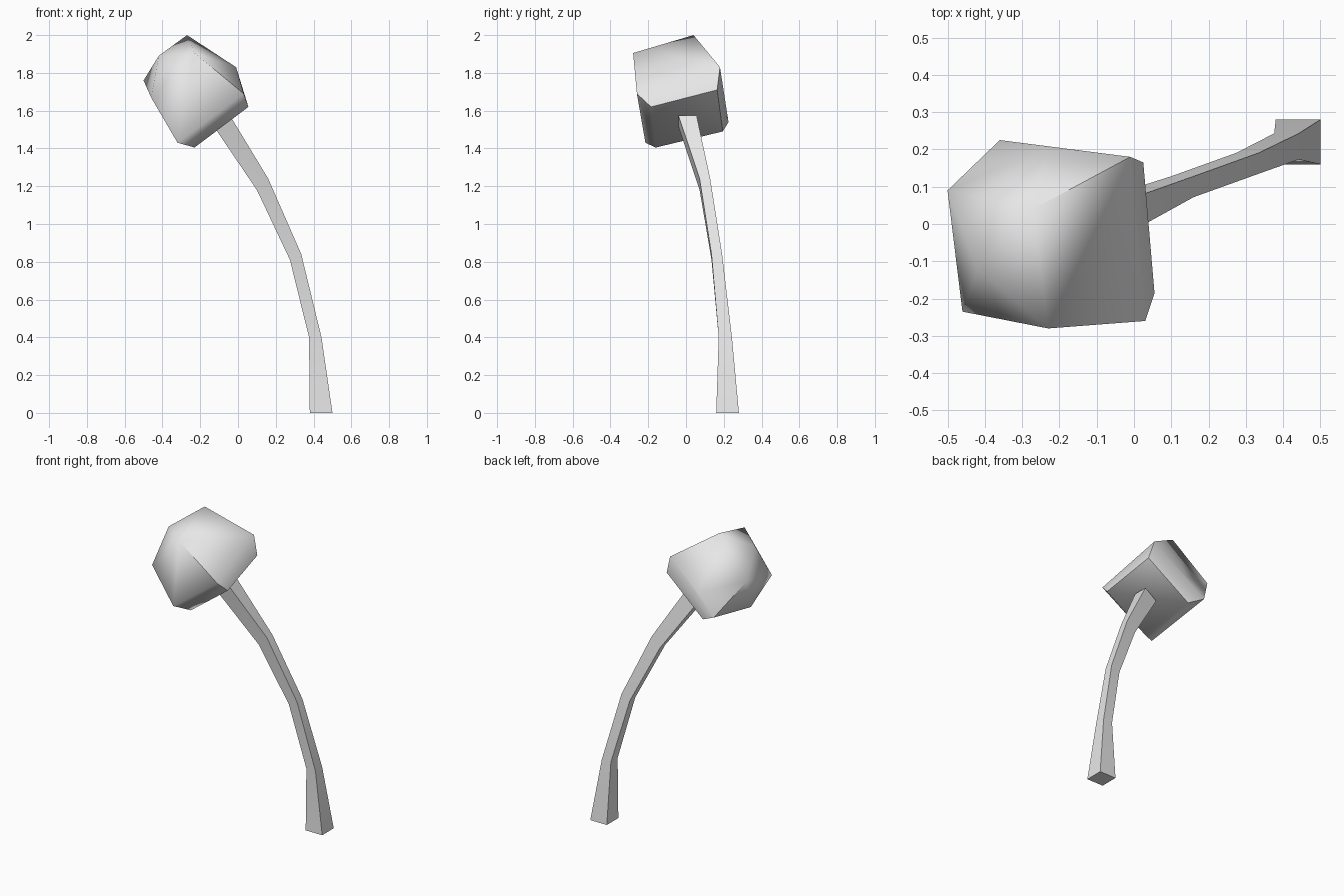
import bpy, bmesh, math

if "Cube" in bpy.data.objects:
    bpy.data.objects.remove(bpy.data.objects["Cube"])

grey = bpy.data.materials.new("light grey")
grey.diffuse_color = (0.8, 0.8, 0.8, 1)
grey.use_nodes = True
grey.node_tree.nodes["Principled BSDF"].inputs["Base Color"].default_value = grey.diffuse_color


def finish(name, bm, angle):
    """Turn a bmesh into a named, smooth-by-angle object."""
    bmesh.ops.recalc_face_normals(bm, faces=bm.faces)
    mesh = bpy.data.meshes.new(name)
    bm.to_mesh(mesh)
    bm.free()
    mesh.materials.append(grey)
    obj = bpy.data.objects.new(name, mesh)
    bpy.context.collection.objects.link(obj)
    bpy.ops.object.select_all(action='DESELECT')
    obj.select_set(True)
    bpy.context.view_layer.objects.active = obj
    bpy.ops.object.shade_smooth_by_angle(angle=math.radians(angle))
    return obj


# Trunk: four-sided tube through tilted rings (centre, half widths, tilt)
rings = [
    ((0.44, 0.22, 0.0), 0.06, 0.06, 0.0),
    ((0.409, 0.208, 0.40), 0.033, 0.035, 0.0),
    ((0.305, 0.163, 0.825), 0.03, 0.028, 0.015),
    ((0.13, 0.10, 1.21), 0.03, 0.028, 0.03),
    ((-0.085, 0.008, 1.545), 0.042, 0.048, 0.03),
]
bm = bmesh.new()
loops = []
for (x, y, z), hx, hy, tilt in rings:
    loops.append([bm.verts.new((x + sx * hx, y + sy * hy, z + sx * tilt))
                  for sx, sy in ((-1, -1), (1, -1), (1, 1), (-1, 1))])
for low, high in zip(loops, loops[1:]):
    for i in range(4):
        j = (i + 1) % 4
        bm.faces.new((low[i], low[j], high[j], high[i]))
bm.faces.new(loops[0][::-1])
bm.faces.new(loops[-1])
finish("trunk", bm, 60)

# Crown: faceted lump, the convex hull of its corner points
corners = [
    (-0.27, 0.04, 2.0), (-0.42, -0.12, 1.89), (-0.23, -0.28, 1.905),
    (-0.01, 0.18, 1.83), (-0.50, 0.09, 1.76), (-0.46, -0.235, 1.67),
    (0.025, 0.165, 1.71), (0.03, -0.26, 1.69), (0.055, -0.185, 1.62),
    (-0.23, 0.206, 1.66), (-0.36, 0.225, 1.54), (-0.26, 0.195, 1.49),
    (-0.32, -0.215, 1.43), (-0.23, -0.16, 1.405),
]
bm = bmesh.new()
for c in corners:
    bm.verts.new(c)
hull = bmesh.ops.convex_hull(bm, input=bm.verts)
loose = [v for v in bm.verts if not v.link_faces]
bmesh.ops.delete(bm, geom=loose, context='VERTS')
finish("crown", bm, 60)
